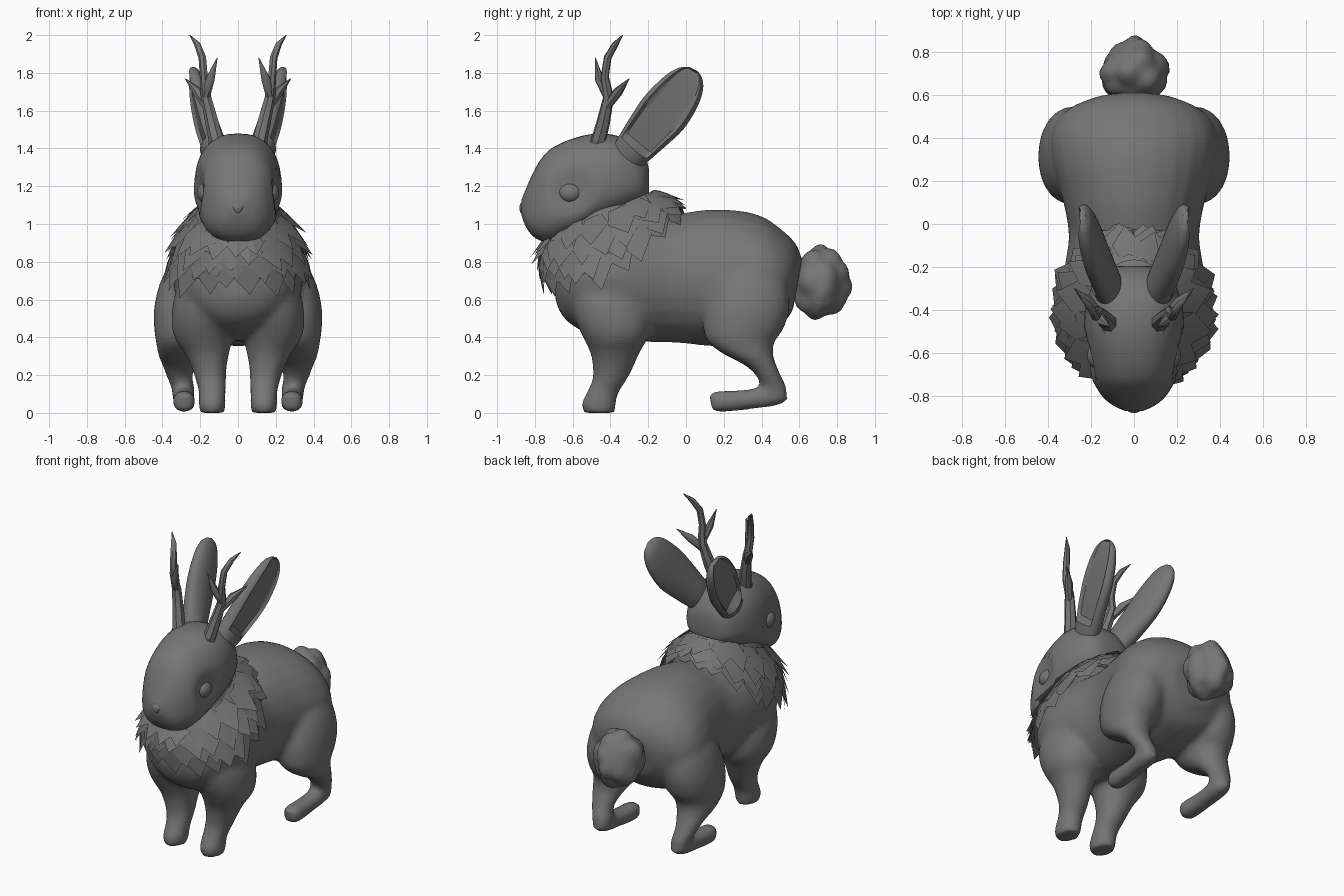
import bpy, bmesh, math, random
from mathutils import Vector

random.seed(4)
if "Cube" in bpy.data.objects:
    bpy.data.objects.remove(bpy.data.objects["Cube"], do_unlink=True)

GREY = (0.18, 0.18, 0.18, 1)
fur = bpy.data.materials.new("plain_grey")
fur.use_nodes = True
fur.diffuse_color = GREY
fur.node_tree.nodes["Principled BSDF"].inputs["Base Color"].default_value = GREY


def finish(bm, name, recalc=True, angle=45):
    """Turn a bmesh into a shaded object."""
    if recalc:
        bmesh.ops.recalc_face_normals(bm, faces=bm.faces)
    mesh = bpy.data.meshes.new(name)
    bm.to_mesh(mesh)
    bm.free()
    mesh.materials.append(fur)
    mesh.shade_smooth()
    mesh.set_sharp_from_angle(angle=math.radians(angle))
    obj = bpy.data.objects.new(name, mesh)
    bpy.context.collection.objects.link(obj)
    return obj


def spline(rows, steps):
    """Catmull-Rom interpolation of the section values."""
    out = []
    for i in range(len(rows) - 1):
        quad = [rows[max(i - 1, 0)], rows[i], rows[i + 1], rows[min(i + 2, len(rows) - 1)]]
        for k in range(steps):
            t = k / steps
            out.append([b + t / 2 * (c - a + t * (2 * a - 5 * b + 4 * c - d
                        + t * (3 * (b - c) + d - a))) for a, b, c, d in zip(*quad)])
    return out + [rows[-1]]


def loft(bm, sections, n=24, side=1, steps=4, axis=None, box=1.0, pear=0.0, dish=None):
    """Skin rounded sections (x, y, z, across, normal), square to the path or to a fixed axis."""
    sections = spline(sections, steps)
    pts = [Vector(s[:3]) for s in sections]
    rings = []
    last = len(pts) - 1
    for i, (p, s) in enumerate(zip(pts, sections)):
        t = Vector(axis) if axis else (pts[min(i + 1, last)] - pts[max(i - 1, 0)]).normalized()
        across = (Vector((1, 0, 0)) - t * t.x).normalized()
        normal = across.cross(t)
        ring = []
        for k in range(n):
            a = math.tau * k / n
            c, h = (math.copysign(abs(f) ** box, f) for f in (math.cos(a), math.sin(a)))
            if dish and dish[0] < i / last < dish[1] and c > 0.62:
                c = 0.3
            co = p + across * s[3] * c * (1 - pear * h) + normal * s[4] * h
            ring.append(bm.verts.new((co.x * side, co.y, co.z)))
        rings.append(ring)
    for a, b in zip(rings, rings[1:]):
        for k in range(n):
            j = (k + 1) % n
            bm.faces.new((a[k], a[j], b[j], b[k]))
    bm.faces.new(rings[0])
    bm.faces.new(rings[-1])


def ball(name, centre, radii, shape=lambda v: v, subdiv=3):
    bm = bmesh.new()
    bmesh.ops.create_icosphere(bm, subdivisions=subdiv, radius=1)
    for v in bm.verts:
        v.co = Vector(centre) + Vector([r * c for r, c in zip(radii, shape(v.co.copy()))])
    return finish(bm, name)


def level(rows):
    """Horizontal leg sections from height, front edge, back edge, middle and half width."""
    return [(x, (front + back) / 2, z, w, (back - front) / 2) for z, front, back, x, w in rows]


# Torso, neck and legs, fused into one smooth skin
torso = [(0, -.685, .72, .1, .1), (0, -.62, .715, .25, .24), (0, -.48, .72, .33, .325),
         (0, -.35, .72, .345, .338), (0, -.20, .71, .325, .335), (0, -.05, .71, .305, .34),
         (0, .12, .715, .335, .362), (0, .30, .71, .385, .355), (0, .43, .695, .385, .31),
         (0, .53, .685, .315, .24), (0, .59, .675, .17, .14)]
neck = [(0, -.36, .75, .27, .28), (0, -.42, .98, .23, .25), (0, -.47, 1.15, .17, .2)]
front_leg = level([(.78, -.58, -.2, .12, .13), (.62, -.61, -.19, .165, .168),
                   (.5, -.59, -.18, .18, .173), (.4, -.545, -.2, .183, .155),
                   (.32, -.508, -.245, .165, .12), (.25, -.495, -.275, .155, .096),
                   (.18, -.495, -.31, .144, .082), (.11, -.525, -.355, .137, .072),
                   (.05, -.555, -.37, .137, .072), (0, -.545, -.375, .137, .066)])
rear_leg = level([(.85, .26, .45, .2, .1), (.72, .15, .525, .255, .145), (.57, .098, .55, .28, .163),
                  (.45, .09, .52, .287, .158), (.375, .115, .468, .3, .134),
                  (.31, .2, .462, .31, .114), (.25, .315, .48, .312, .09),
                  (.19, .375, .507, .308, .07), (.13, .4, .535, .292, .062),
                  (.07, .42, .52, .288, .055)])
rear_foot = [(.288, .53, .11, .035, .04), (.288, .48, .095, .058, .055), (.288, .36, .075, .056, .053),
             (.286, .24, .063, .058, .055), (.285, .17, .06, .058, .056), (.285, .13, .055, .045, .045)]

bm = bmesh.new()
loft(bm, torso)
loft(bm, neck)
for side in (1, -1):
    for leg in (front_leg, rear_leg):
        loft(bm, leg, side=side, axis=(0, 0, 1), box=.95)
    loft(bm, rear_foot, side=side, box=.8)
body = finish(bm, "body")
remesh = body.modifiers.new("Fuse", 'REMESH')
remesh.mode = 'VOXEL'
remesh.voxel_size = 0.018
remesh.use_smooth_shade = True
relax = body.modifiers.new("Relax", 'SMOOTH')
relax.factor = 0.5
relax.iterations = 10
bpy.context.view_layer.objects.active = body
for name in ("Fuse", "Relax"):
    bpy.ops.object.modifier_apply(modifier=name)

# Head as upright sections: front-to-back position, chin, crown, half width
skull = [(-.872, 1.05, 1.125, .04), (-.85, .99, 1.18, .09), (-.815, .94, 1.26, .135),
         (-.77, .912, 1.34, .168), (-.71, .906, 1.402, .197), (-.6, .94, 1.452, .22),
         (-.48, 1.0, 1.478, .23), (-.36, 1.05, 1.466, .217), (-.26, 1.1, 1.41, .175),
         (-.21, 1.13, 1.34, .12), (-.195, 1.17, 1.28, .06)]
EYE = Vector((.172, -.612, 1.165))
bm = bmesh.new()
loft(bm, [(0, y, (lo + hi) / 2, w, (hi - lo) / 2) for y, lo, hi, w in skull],
     n=40, axis=(0, 1, 0), box=.8, pear=.12)
for v in bm.verts:  # shallow eye sockets
    reach = math.hypot(v.co.y - EYE.y, v.co.z - EYE.z) / .13
    v.co.x *= 1 - .14 * max(1 - reach * reach, 0)
finish(bm, "head", angle=80)

# Nose, narrowing downward
ball("nose", (0, -.86, 1.085), (.05, .022, .036),
     lambda v: Vector((v.x * (0.65 + 0.35 * v.z), v.y, v.z)))

# Fluffy tail made of overlapping tufts, pinched at the root and pointed behind
tufts = [Vector([random.gauss(0, 1) for _ in range(3)]).normalized() for _ in range(30)]


def fluff(v):
    lump = max(max(v.dot(t), 0) for t in tufts) ** 14
    tip = 1 + 0.1 * max(v.y, 0) ** 8
    x_pinch = 1 - 0.15 * abs(v.y)
    return Vector((v.x * x_pinch, v.y * tip, v.z)) * (0.9 + 0.17 * lump)


ball("tail", (0, .708, .69), (.165, .15, .193), fluff, 4)

# Ears, eyes and antlers
ear = [(.10, -.34, 1.33, .06, .085), (.125, -.285, 1.39, .07, .1), (.16, -.205, 1.485, .07, .12),
       (.192, -.12, 1.585, .066, .135), (.215, -.05, 1.675, .06, .125),
       (.23, -.002, 1.745, .05, .104), (.238, .027, 1.795, .034, .07), (.24, .04, 1.82, .012, .025)]
antler = {
    "burr": [(.105, -.475, 1.41, .05, .05), (.11, -.47, 1.44, .046, .046)],
    "stem": [(.105, -.475, 1.4, .042, .042), (.135, -.44, 1.53, .037, .037),
             (.168, -.41, 1.67, .029, .029), (.18, -.43, 1.78, .022, .022),
             (.188, -.415, 1.88, .021, .021), (.215, -.375, 1.95, .017, .017),
             (.255, -.335, 2, .002, .002)],
    "inner tine": [(.17, -.415, 1.67, .022, .022), (.145, -.46, 1.77, .024, .024),
                   (.11, -.48, 1.88, .002, .002)],
    "rear tine": [(.165, -.42, 1.62, .022, .022), (.215, -.36, 1.7, .026, .026),
                  (.28, -.3, 1.77, .002, .002)],
}
for side, label in ((1, "left"), (-1, "right")):
    bm = bmesh.new()
    loft(bm, ear, side=side, n=32, dish=(.2, .93))
    finish(bm, label + "_ear")
    ball(label + "_eye", (side * EYE.x, EYE.y, EYE.z), (.046, .062, .053))
    bm = bmesh.new()
    for tine in antler.values():
        loft(bm, tine, n=7, side=side, steps=1)
    finish(bm, label + "_antler", angle=50)


# Feathered ruff on a tilted, flaring collar
def collar(u, v, lift=0.0):
    s, c = math.sin(u), math.cos(u)
    top = Vector((.21 * s, -.45 - .29 * c, 1.055 - .125 * c))
    low = Vector((.365 * s, -.385 - .35 * c, .85 - .2 * c - .13 * s * s))
    bulge = lift + 0.16 * v * (1 - v)
    return top.lerp(low, v) + Vector((s, -c, 0.2)) * bulge


bm = bmesh.new()
steps, rows = 40, 4
grid = [[bm.verts.new(collar(math.tau * i / steps, j / rows * 0.8, -0.008)) for i in range(steps)]
        for j in range(rows + 1)]
for a, b in zip(grid, grid[1:]):
    for i in range(steps):
        k = (i + 1) % steps
        bm.faces.new((a[i], b[i], b[k], a[k]))
finish(bm, "collar", recalc=False)

bm = bmesh.new()
for row, start in enumerate((0, .18, .36, .54)):
    count = 17 + row
    half = math.tau / count * 0.6
    for i in range(count):
        u = math.tau * (i + 0.5 * (row % 2)) / count + random.uniform(-.06, .06)
        v = start + random.uniform(-.04, .04)
        size = random.uniform(.42, .58)
        out = random.uniform(.015, .05)
        root_l, root_r = (bm.verts.new(collar(u + d, v)) for d in (-half * .7, half * .7))
        mid_l, mid_r = (bm.verts.new(collar(u + d, v + size * .45, out * .3)) for d in (-half, half))
        ridge = bm.verts.new(collar(u, v, .01))
        tip = bm.verts.new(collar(u + random.uniform(-.08, .08), v + size, out))
        bm.faces.new((root_l, mid_l, tip, ridge))
        bm.faces.new((ridge, tip, mid_r, root_r))
finish(bm, "ruff_feathers", recalc=False, angle=20)
